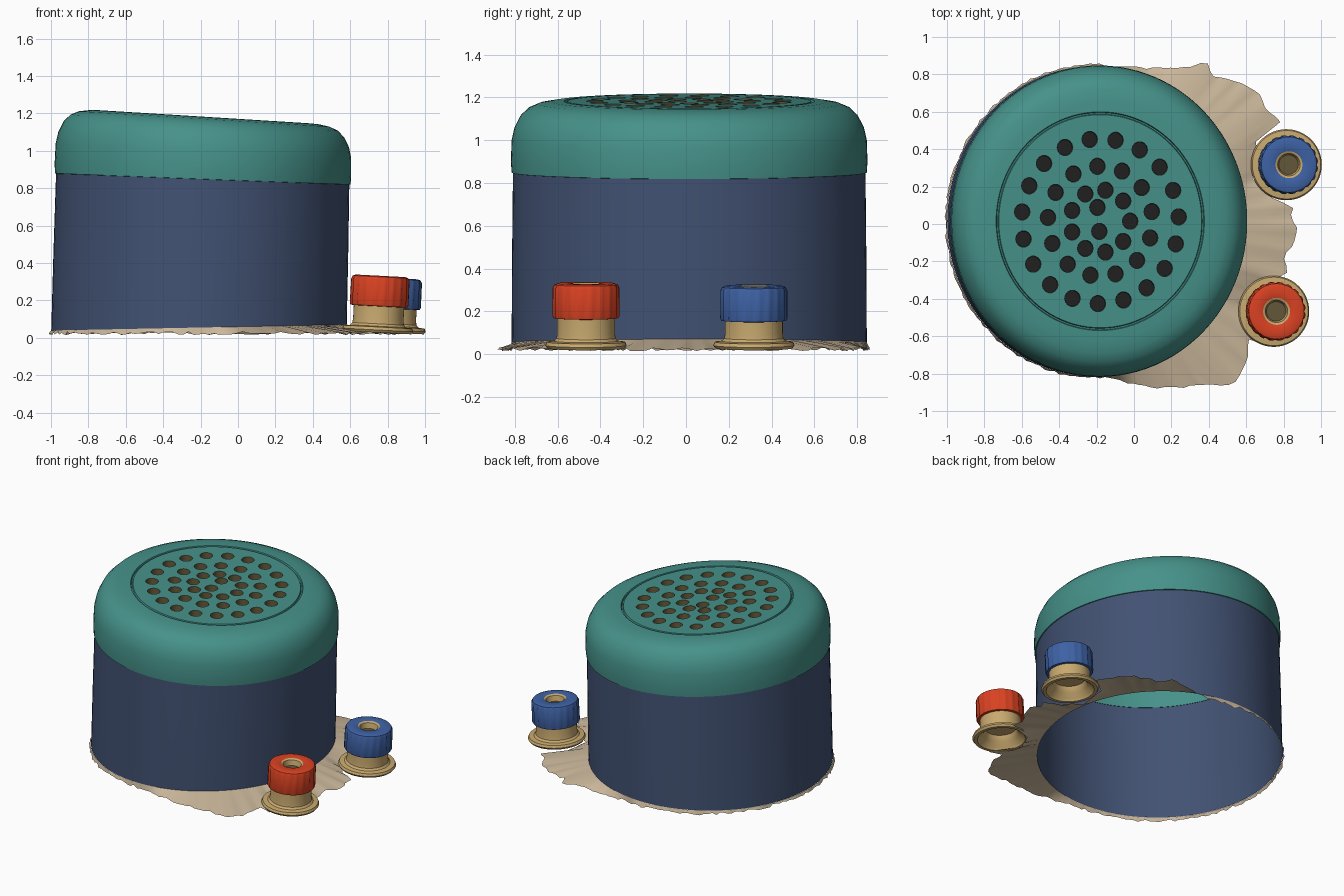
import bpy, bmesh, random
from math import sin, cos, pi, radians, atan2, hypot
from mathutils import Matrix, Vector

random.seed(4)
if "Cube" in bpy.data.objects:
    bpy.data.objects.remove(bpy.data.objects["Cube"], do_unlink=True)


def material(name, r, g, b):
    m = bpy.data.materials.new(name)
    m.use_nodes = True
    m.diffuse_color = (r, g, b, 1)
    m.node_tree.nodes["Principled BSDF"].inputs["Base Color"].default_value = (r, g, b, 1)
    m.node_tree.nodes["Principled BSDF"].inputs["Roughness"].default_value = 0.7
    return m


TEAL = material("teal", .061, .287, .254)
NAVY = material("navy", .054, .084, .171)
RED = material("red", .70, .054, .016)
BLUE = material("blue", .048, .122, .376)
BRASS = material("brass tan", .58, .40, .16)
PAPER = material("paper beige", .60, .48, .33)
BROWN = material("hole brown", .13, .095, .04)
BLACK = material("hole black", .015, .015, .015)

STRETCH = 1.05          # the drum is slightly oval


def lean(v):
    """Move a point of the upright drum to its leaning place."""
    slope = 0.02 - 0.073 * (v.z - 0.055)
    return Vector((v.x - 0.21 + 0.025 * v.z, v.y * STRETCH + 0.015, v.z + slope * v.x))


def finish(name, bm, mats, angle=35, fix_normals=True):
    if fix_normals:
        bmesh.ops.recalc_face_normals(bm, faces=bm.faces)
    me = bpy.data.meshes.new(name)
    bm.to_mesh(me)
    bm.free()
    for m in mats:
        me.materials.append(m)
    ob = bpy.data.objects.new(name, me)
    bpy.context.collection.objects.link(ob)
    bpy.ops.object.select_all(action='DESELECT')
    ob.select_set(True)
    bpy.context.view_layer.objects.active = ob
    bpy.ops.object.shade_smooth_by_angle(angle=radians(angle))
    return ob


def ring(bm, r, z, n, x=0, y=0, flute=0):
    return [bm.verts.new((x + (r - flute * (i % 3 == 0)) * cos(2 * pi * i / n),
                          y + (r - flute * (i % 3 == 0)) * sin(2 * pi * i / n), z))
            for i in range(n)]


def bridge(bm, a, b, mat=0):
    n = len(a)
    for i in range(n):
        j = (i + 1) % n
        bm.faces.new((a[i], a[j], b[j], b[i])).material_index = mat


def lathe(bm, profile, n, mat=0, flutes=()):
    """Revolve (radius, height) points; returns the first and last rings."""
    rings = [ring(bm, r, z, n, flute=0.008 if k in flutes else 0)
             for k, (r, z) in enumerate(profile)]
    for a, b in zip(rings, rings[1:]):
        bridge(bm, a, b, mat)
    return rings[0], rings[-1]


def bend(bm):
    for v in bm.verts:
        v.co = lean(v.co)


# Drum body: open wall
bm = bmesh.new()
lathe(bm, [(.79, .055), (.788, .45), (.784, .85)], 96)
bend(bm)
finish("drum_body", bm, [NAVY])

# Lid: rounded shell ending in a fine groove around the grille
bm = bmesh.new()
lathe(bm, [(.78, .847), (.79, .849), (.793, .9), (.79, 1.0), (.777, 1.06), (.75, 1.115),
           (.715, 1.15), (.67, 1.17), (.61, 1.18), (.557, 1.182), (.553, 1.17), (.546, 1.17),
           (.542, 1.182)], 96)
bend(bm)
finish("lid_shell", bm, [TEAL], 50)

# Grille: flat disc pierced by rings of small cups
TOP = 1.182
cups = [(-.015, .07), (-.005, -.052)]
for count, radius, start in ((9, .16, 0), (13, .28, 10), (19, .42, 3)):
    for i in range(count):
        a = radians(start) + 2 * pi * i / count
        cups.append((radius * cos(a), radius * sin(a)))
bm = bmesh.new()
loops = [ring(bm, .542, TOP, 96)] + [ring(bm, .042, TOP, 14, x, y) for x, y in cups]
edges = [bm.edges.new((l[i - 1], l[i])) for l in loops for i in range(len(l))]
bmesh.ops.triangle_fill(bm, edges=edges, use_beauty=True, normal=(0, 0, 1))
for (x, y), rim in zip(cups, loops[1:]):
    base = ring(bm, .04, TOP - .05, 14, x, y)
    bridge(bm, rim, base, 1)
    bm.faces.new(base).material_index = 2
bend(bm)
finish("lid_grille", bm, [TEAL, BROWN, BLACK])

# Torn base sheet: ragged outline around the drum foot
outline = [(-.1, .84), (.05, .83), (.2, .83), (.32, .84), (.38, .87), (.42, .79), (.55, .76),
           (.68, .69), (.7, .62), (.78, .54), (.65, .44), (.63, .24), (.76, .12), (.85, .1),
           (.84, .03), (.87, -.03), (.84, -.12), (.79, -.17), (.82, -.26), (.63, -.33),
           (.57, -.46), (.61, -.58), (.71, -.65), (.6, -.74), (.53, -.85), (.35, -.86),
           (.1, -.87), (-.1, -.83)]
CX, CY = -.21, .015
polar = sorted((atan2(y - CY, x - CX), hypot(x - CX, y - CY)) for x, y in outline)


def reach(a):
    for (a0, r0), (a1, r1) in zip(polar, polar[1:]):
        if a0 <= a <= a1:
            return r0 + (r1 - r0) * (a - a0) / max(a1 - a0, 1e-6)
    return 0


bm = bmesh.new()
N = 192
inner, middle, outer = [], [], []
for i in range(N):
    a = -pi + 2 * pi * i / N
    d = Vector((cos(a), sin(a), 0))
    foot_r = 1 / hypot(d.x / .79, d.y / (.79 * STRETCH))
    out_r = max(reach(a), foot_r + .006) + random.uniform(-.004, .008)
    foot_z = .055 + .02 * foot_r * d.x
    edge_z = .027 + random.uniform(-.012, .006)
    for row, t in ((inner, 0), (middle, .5), (outer, 1)):
        p = Vector((CX, CY, 0)) + d * (foot_r + (out_r - foot_r) * t)
        p.z = foot_z + (edge_z - foot_z) * t
        row.append(bm.verts.new(p))
bridge(bm, inner, middle)
bridge(bm, middle, outer)
finish("base_sheet", bm, [PAPER])


# Terminal posts: flanged brass stem with a fluted coloured cap
def terminal(name, x, y, drop, color):
    place = Matrix.Translation((x, y, 0)) @ Matrix.Rotation(radians(3), 4, 'Y')
    bm = bmesh.new()
    start, _ = lathe(bm, [(.1, .11), (.115, .07), (.15, .045), (.158, .028), (.18, .028),
                          (.19, .042), (.183, .058), (.15, .062), (.138, .075), (.135, .1),
                          (.135, .18 - drop)], 48)
    bm.faces.new(start)
    bm.transform(place)
    finish(name + "_stem", bm, [BRASS])
    bm = bmesh.new()
    low, top = .168 - drop, .332 - drop
    lathe(bm, [(.13, low), (.152, low + .002), (.158, low + .012), (.157, top - .022),
               (.148, top - .006), (.132, top), (.072, top)], 60, 0, (2, 3))
    lathe(bm, [(.072, top), (.06, top - .008), (.052, top - .045)], 60, 1)
    bm.faces.new(ring(bm, .052, top - .045, 60)).material_index = 2
    bmesh.ops.remove_doubles(bm, verts=bm.verts, dist=.0001)
    bm.transform(place)
    finish(name + "_cap", bm, [color, BRASS, BROWN], 40)


terminal("front_terminal", .745, -.467, 0, RED)
terminal("back_terminal", .812, .317, .012, BLUE)
